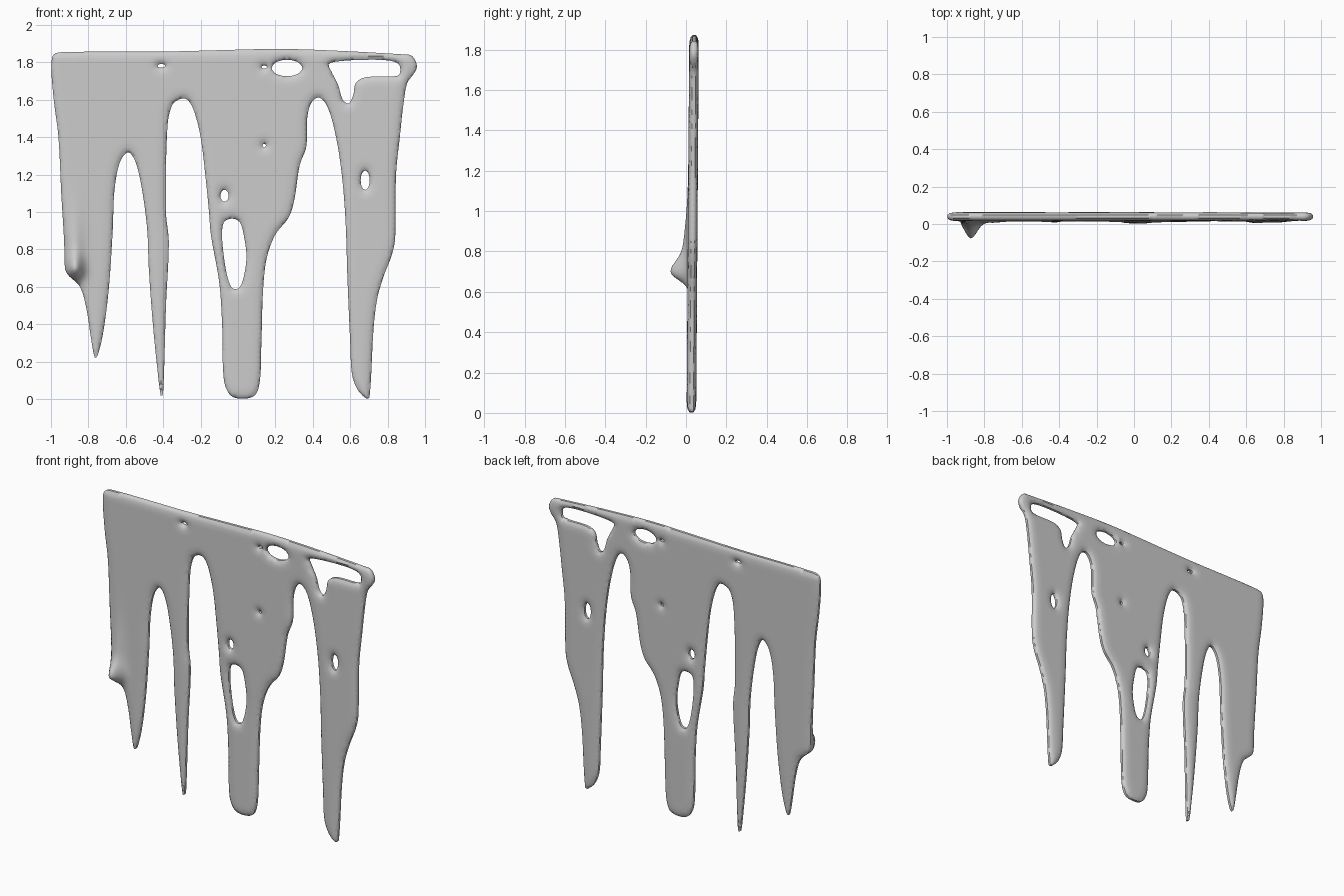
import bpy, bmesh, math
from mathutils import Vector, kdtree
from mathutils.geometry import delaunay_2d_cdt

if "Cube" in bpy.data.objects:
    bpy.data.objects.remove(bpy.data.objects["Cube"])

STEP = 0.014

# Outline sections in (x, z), running clockwise from the top left corner
top_edge = [(-.985, 1.842), (-.93, 1.855), (-.4, 1.858), (0, 1.868), (.2, 1.872), (.45, 1.866),
            (.88, 1.843), (.93, 1.835), (.957, 1.78), (.94, 1.74), (.905, 1.69)]
right_drip = [(.885, 1.58), (.865, 1.4), (.845, 1.2), (.84, .86), (.822, .77), (.78, .66),
              (.745, .54), (.725, .38), (.703, .01), (.685, .004), (.64, .05), (.61, .13),
              (.60, .3), (.585, .65), (.575, .95), (.555, 1.2), (.52, 1.42), (.475, 1.57), (.43, 1.613)]
middle_drip = [(.39, 1.58), (.37, 1.5), (.365, 1.35), (.33, 1.25), (.3, 1.06), (.27, .97), (.2, .88),
               (.155, .76), (.135, .6), (.125, .3), (.117, .1), (.09, .02), (.02, .002), (-.04, .02),
               (-.075, .1), (-.085, .4), (-.10, .62), (-.145, .88), (-.155, 1.0), (-.175, 1.2),
               (-.2, 1.4), (-.235, 1.54), (-.27, 1.6), (-.305, 1.606)]
thin_drip = [(-.35, 1.575), (-.377, 1.46), (-.385, 1.0), (-.37, .84), (-.385, .5), (-.397, .1),
             (-.403, .02), (-.413, .02), (-.43, .15), (-.455, .4), (-.477, .7), (-.485, .9),
             (-.51, 1.1), (-.545, 1.26), (-.585, 1.32)]
left_drip = [(-.63, 1.27), (-.66, 1.12), (-.67, .9), (-.69, .6), (-.72, .36), (-.75, .235), (-.765, .22),
             (-.785, .32), (-.81, .48), (-.845, .6), (-.91, .665), (-.925, .7), (-.93, .85),
             (-.945, 1.1), (-.96, 1.4), (-.985, 1.6), (-.998, 1.78)]
outline = top_edge + right_drip + middle_drip + thin_drip + left_drip

# Torn openings
corner_hole = [(.485, 1.79), (.53, 1.805), (.68, 1.814), (.82, 1.808), (.863, 1.785), (.863, 1.735),
               (.83, 1.725), (.68, 1.72), (.63, 1.69), (.615, 1.62), (.59, 1.58), (.56, 1.6),
               (.535, 1.68), (.5, 1.75)]
tall_hole = [(-.072, .95), (-.03, .965), (.01, .945), (.032, .87), (.045, .76), (.03, .65),
             (.005, .593), (-.03, .592), (-.058, .66), (-.08, .8), (-.085, .9)]


def oval(cx, cz, rx, rz, n=8):
    return [(cx + rx * math.cos(i * math.tau / n), cz + rz * math.sin(i * math.tau / n)) for i in range(n)]


ovals = [oval(*o) for o in [(-.41, 1.782, .02, .01), (.14, 1.775, .015, .008), (.262, 1.77, .082, .044),
                            (.14, 1.355, .009, .01), (-.072, 1.087, .022, .032), (.68, 1.17, .024, .052)]]


def smooth_loop(pts):
    """Closed chord-length spline sampled at about STEP."""
    p = [Vector(q) for q in pts]
    n = len(p)
    out = []

    def tangent(i):
        a, b, c = p[i - 1], p[i % n], p[(i + 1) % n]
        return (c - a) / ((b - a).length + (c - b).length)
    for i in range(n):
        a, b = p[i], p[(i + 1) % n]
        L = (b - a).length
        m0, m1 = tangent(i) * L, tangent((i + 1) % n) * L
        k = max(2, round(L / STEP))
        for j in range(k):
            t = j / k
            out.append(a * (2*t**3 - 3*t**2 + 1) + m0 * (t**3 - 2*t**2 + t)
                       + b * (3*t**2 - 2*t**3) + m1 * (t**3 - t**2))
    return out


loops = [smooth_loop(l) for l in [outline, corner_hole, tall_hole] + ovals]
segments = [(l[i - 1], l[i]) for l in loops for i in range(len(l))]

# Bin edges by height so the inside test stays quick
bins = {}
for a, b in segments:
    for k in range(int(min(a.y, b.y) * 50) - 1, int(max(a.y, b.y) * 50) + 2):
        bins.setdefault(k, []).append((a.x, a.y, b.x, b.y))


def inside(x, z):
    hit = False
    for ax, az, bx, bz in bins.get(int(z * 50), ()):
        if (az > z) != (bz > z) and x < ax + (z - az) * (bx - ax) / (bz - az):
            hit = not hit
    return hit


rim = [v for l in loops for v in l]
tree = kdtree.KDTree(len(rim))
for i, v in enumerate(rim):
    tree.insert((v.x, v.y, 0), i)
tree.balance()


def rim_dist(x, z):
    return tree.find((x, z, 0))[2]


# Flat triangulated sheet with the rims as constraints
points, edges = list(rim), []
start = 0
for l in loops:
    n = len(l)
    edges += [(start + i, start + (i + 1) % n) for i in range(n)]
    start += n
for i in range(int(2 / STEP)):
    for j in range(int(1.9 / STEP)):
        x, z = -1 + (i + .5 * (j % 2)) * STEP, j * STEP
        if inside(x, z) and rim_dist(x, z) > STEP * .6:
            points.append(Vector((x, z)))
verts, _, tris, *_ = delaunay_2d_cdt(points, edges, [], 0, 1e-6)
tris = [t for t in tris if inside(sum(verts[i].x for i in t) / 3, sum(verts[i].y for i in t) / 3)]


def surface(x, z):
    """Front and back y of the sheet: rounded rims plus the protruding blob."""
    d = min(rim_dist(x, z) / .06, 1)
    h = .009 + .016 * math.sqrt(1 - (1 - d) ** 2)
    mid = .028 + .007 * z
    dz = z - .70
    blob = math.exp(-((x + .872) / .045) ** 2)
    blob *= .65 * math.exp(-(dz / (.07 if dz > 0 else .05)) ** 2) + .35 * math.exp(-(dz / (.26 if dz > 0 else .07)) ** 2)
    return mid - h - .085 * blob, mid + h * .9


# Front skin, back skin and rim walls
bm = bmesh.new()
used = sorted({i for t in tris for i in t})
front, back = {}, {}
for i in used:
    x, z = verts[i]
    yf, yb = surface(x, z)
    front[i] = bm.verts.new((x, yf, max(z, 0)))
    back[i] = bm.verts.new((x, yb, max(z, 0)))
directed = {(t[k], t[(k + 1) % 3]) for t in tris for k in range(3)}
for t in tris:
    bm.faces.new([front[i] for i in t])
    bm.faces.new([back[i] for i in reversed(t)])
for a, b in directed:
    if (b, a) not in directed:
        bm.faces.new((front[b], front[a], back[a], back[b]))
bmesh.ops.recalc_face_normals(bm, faces=bm.faces[:])
mesh = bpy.data.meshes.new("dripping_curtain")
bm.to_mesh(mesh)
bm.free()
obj = bpy.data.objects.new("dripping_curtain", mesh)
bpy.context.collection.objects.link(obj)
bpy.context.view_layer.objects.active = obj
obj.select_set(True)
bpy.ops.object.shade_smooth_by_angle(angle=math.radians(50))
